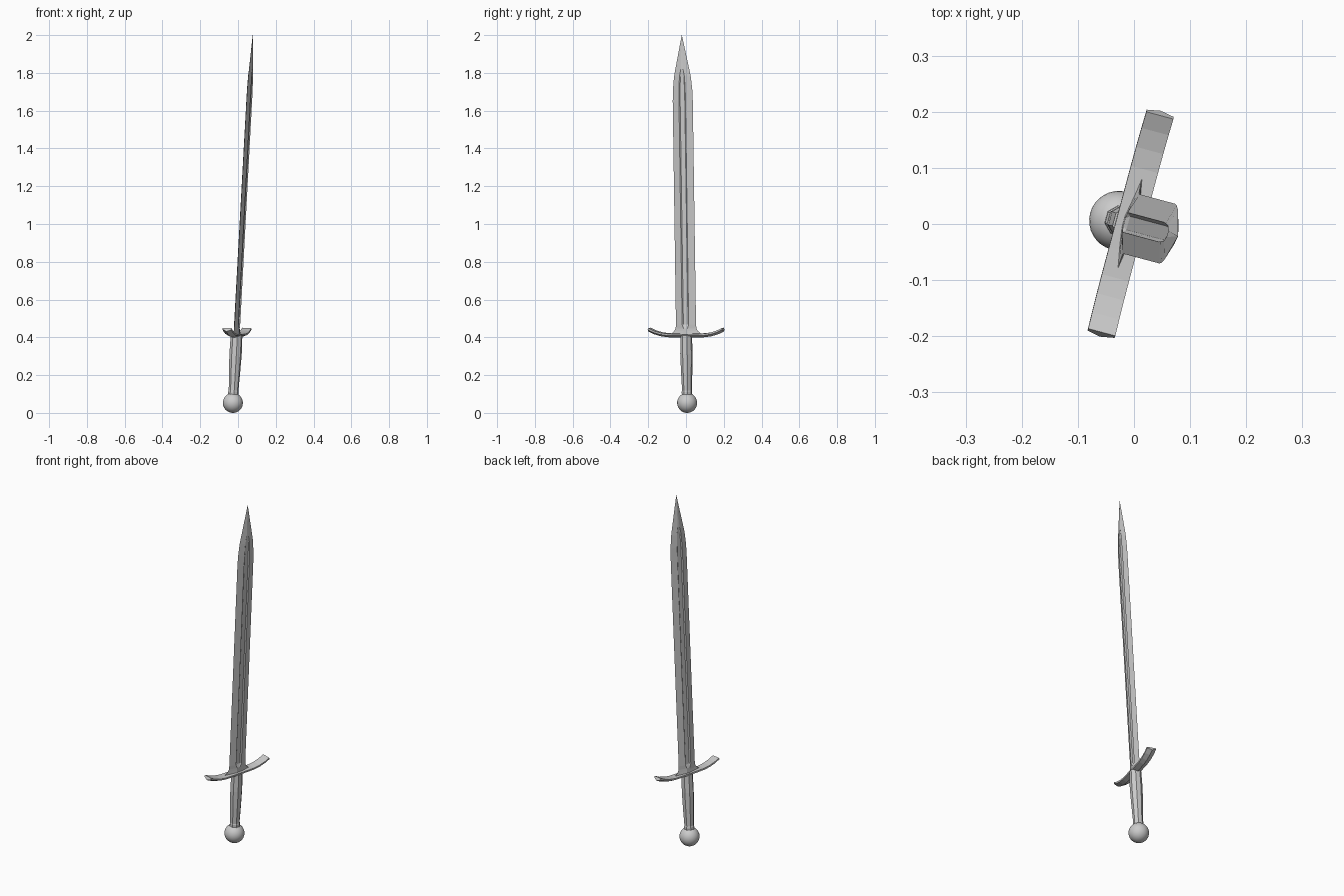
import bpy, bmesh
from math import radians, cos, sin, pi, atan2
from mathutils import Matrix

if "Cube" in bpy.data.objects:
    bpy.data.objects.remove(bpy.data.objects["Cube"])

# Local frame: x = thickness, y = width, z = along the sword from the pommel centre
POSE = (Matrix.Translation((-0.027, 0.006, 0.053))
        @ Matrix.Rotation(radians(-15), 4, 'Z') @ Matrix.Rotation(radians(3.2), 4, 'Y'))


def finish(name, bm):
    bmesh.ops.remove_doubles(bm, verts=bm.verts, dist=1e-5)
    bmesh.ops.recalc_face_normals(bm, faces=bm.faces)
    bm.transform(POSE)
    me = bpy.data.meshes.new(name)
    bm.to_mesh(me)
    bm.free()
    ob = bpy.data.objects.new(name, me)
    bpy.context.collection.objects.link(ob)
    return ob


def loft(name, rings):
    """Skin a list of equal-length point rings and cap both ends."""
    bm = bmesh.new()
    vs = [[bm.verts.new(p) for p in r] for r in rings]
    n = len(rings[0])
    for a, b in zip(vs, vs[1:]):
        for i in range(n):
            j = (i + 1) % n
            bm.faces.new((a[i], a[j], b[j], b[i]))
    bm.faces.new(vs[0])
    bm.faces.new(vs[-1])
    return finish(name, bm)


# Blade: z, half width, half thickness, fuller half width, fuller half thickness
stations = [
    (0.360, 0.097, 0.012, 0.010, 0.012),
    (0.370, 0.078, 0.012, 0.010, 0.012),
    (0.382, 0.064, 0.012, 0.010, 0.012),
    (0.395, 0.057, 0.012, 0.010, 0.012),
    (0.415, 0.055, 0.012, 0.018, 0.006),
    (1.600, 0.055, 0.011, 0.018, 0.006),
    (1.660, 0.053, 0.011, 0.017, 0.006),
    (1.730, 0.046, 0.010, 0.014, 0.006),
    (1.770, 0.038, 0.009, 0.006, 0.009),
    (1.950, 0.0004, 0.0004, 0.0002, 0.0004),
]
rings = []
for z, a, d, f, e in stations:
    half = [(0, a), (d, f), (e, f * 0.7), (e, -f * 0.7), (d, -f)]
    rings.append([(x, y, z) for x, y in half] + [(-x, -y, z) for x, y in half])
loft("blade", rings)

# Crossguard: flat top, ridged underside, ends sweeping up toward the blade
right = [(0.05, 0.367), (0.10, 0.368), (0.135, 0.373), (0.17, 0.383), (0.2, 0.397)]
path = [(-y, z) for y, z in reversed(right)] + right
section = [(-0.025, 0), (0.025, 0), (0.025, -0.009), (0, -0.02), (-0.025, -0.009)]
rings = []
for i, (y, z) in enumerate(path):
    p, q = path[max(i - 1, 0)], path[min(i + 1, len(path) - 1)]
    ang = atan2(q[1] - p[1], q[0] - p[0])
    rings.append([(x, y - sin(ang) * n, z + cos(ang) * n) for x, n in section])
loft("crossguard", rings)

# Grip: eight-sided, slimmer near the pommel with a small collar
rings = []
for z, r in [(0.035, 0.028), (0.060, 0.028), (0.066, 0.026), (0.16, 0.030),
             (0.26, 0.033), (0.36, 0.031)]:
    rings.append([(r * cos(k * pi / 4 + pi / 8), r * sin(k * pi / 4 + pi / 8), z)
                  for k in range(8)])
loft("grip", rings)

# Pommel: smooth ball
bm = bmesh.new()
bmesh.ops.create_uvsphere(bm, u_segments=32, v_segments=16, radius=0.053)
for face in bm.faces:
    face.smooth = True
finish("pommel", bm)
